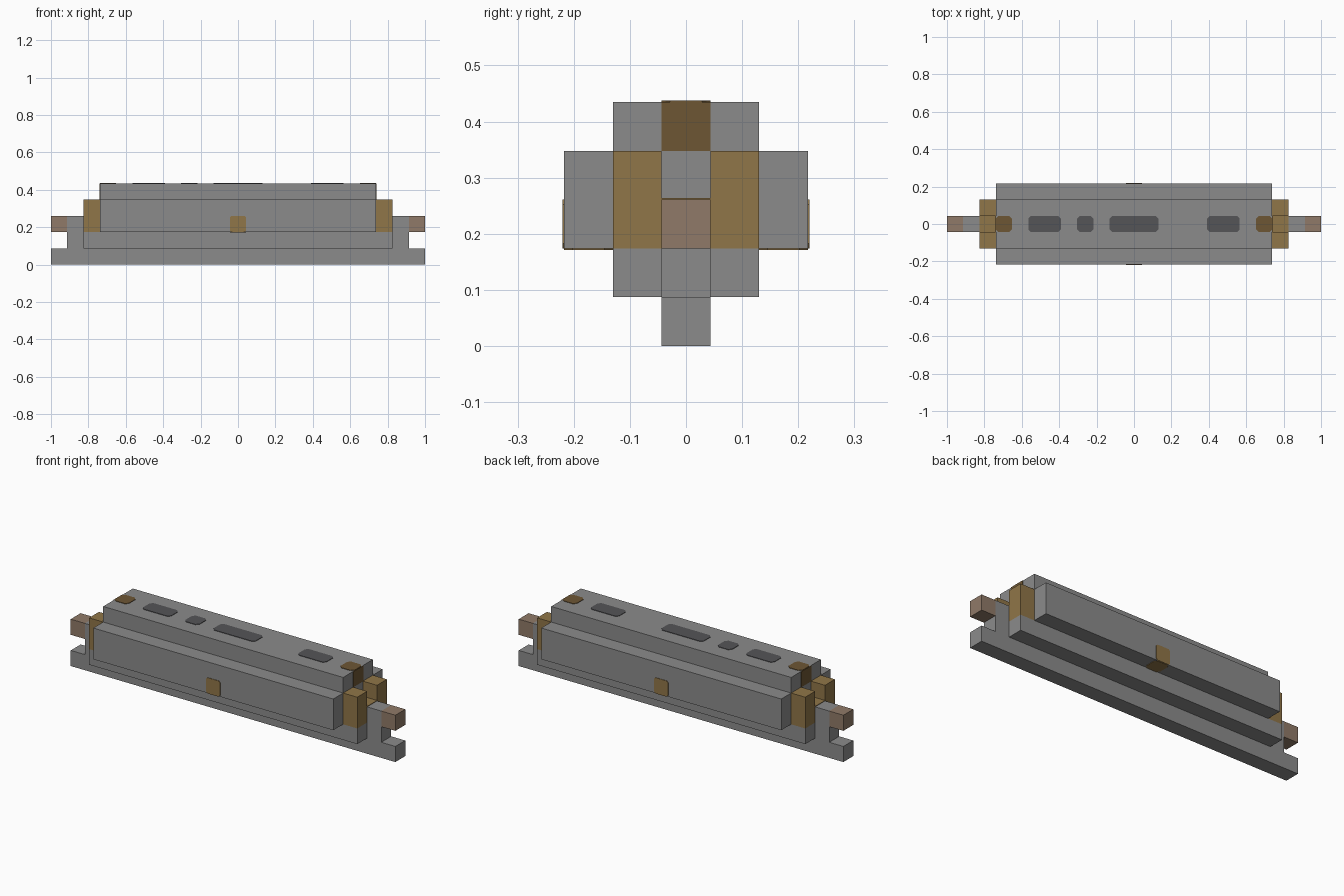
import bpy
import bmesh
from mathutils import Vector

if "Cube" in bpy.data.objects:
    bpy.data.objects.remove(bpy.data.objects["Cube"], do_unlink=True)

U = 2 / 23  # one block


def material(name, rgb):
    m = bpy.data.materials.new(name)
    m.use_nodes = True
    m.diffuse_color = (*rgb, 1)
    m.node_tree.nodes["Principled BSDF"].inputs["Base Color"].default_value = (*rgb, 1)
    return m


grey = material("stone grey", (0.26, 0.26, 0.26))
dark = material("dark grey", (0.09, 0.09, 0.095))
gold = material("dull gold", (0.28, 0.18, 0.065))
brown = material("dark brown", (0.155, 0.093, 0.034))
copper = material("pale copper", (0.28, 0.195, 0.138))


def finish(name, bm, mat):
    mesh = bpy.data.meshes.new(name)
    bmesh.ops.recalc_face_normals(bm, faces=bm.faces)
    bm.to_mesh(mesh)
    bm.free()
    mesh.materials.append(mat)
    ob = bpy.data.objects.new(name, mesh)
    bpy.context.collection.objects.link(ob)
    return ob


def block(name, x, y, z, mat):
    """Box between the given ranges, in blocks."""
    bm = bmesh.new()
    bmesh.ops.create_cube(bm, size=1)
    for v in bm.verts:
        v.co = Vector([U * (r[0] if c < 0 else r[1]) for c, r in zip(v.co, (x, y, z))])
    return finish(name, bm, mat)


def plate(name, x, y, z, axis, mat, cut=0.17):
    """Thin patch with clipped corners, lying across the given axis."""
    ranges = [x, y, z]
    a, b = [i for i in range(3) if i != axis]
    (a0, a1), (b0, b1) = ranges[a], ranges[b]
    outline = [(a0 + cut, b0), (a1 - cut, b0), (a1, b0 + cut), (a1, b1 - cut),
               (a1 - cut, b1), (a0 + cut, b1), (a0, b1 - cut), (a0, b0 + cut)]
    bm = bmesh.new()
    verts = []
    for p, q in outline:
        co = Vector((0, 0, 0))
        co[a], co[b], co[axis] = p * U, q * U, ranges[axis][0] * U
        verts.append(bm.verts.new(co))
    face = bm.faces.new(verts)
    top = bmesh.ops.extrude_face_region(bm, geom=[face])["geom"]
    shift = Vector((0, 0, 0))
    shift[axis] = (ranges[axis][1] - ranges[axis][0]) * U
    bmesh.ops.translate(bm, vec=shift, verts=[g for g in top if isinstance(g, bmesh.types.BMVert)])
    return finish(name, bm, mat)


MID = (-0.5, 0.5)
T = 0.03  # patch thickness in blocks

# Stepped body
block("bottom_rail", (-11.5, 11.5), MID, (0, 1), grey)
block("centre_beam", (-10.5, 10.5), MID, (1, 3), grey)
block("lower_body", (-9.5, 9.5), (-1.5, 1.5), (1, 2), grey)
block("main_body", (-8.5, 8.5), (-2.5, 2.5), (2, 4), grey)
block("upper_body", (-8.5, 8.5), (-1.5, 1.5), (4, 5), grey)

# Both ends: corner posts, saddle, tip and brown cap
for side, s in (("left", 1), ("right", -1)):
    def span(a, b):
        return tuple(sorted((s * a, s * b)))
    for place, t in (("front", -1), ("back", 1)):
        block(f"{side}_{place}_post", span(8.5, 9.5), tuple(sorted((t * 0.5, t * 1.5))), (2, 4), gold)
    block(f"{side}_saddle", span(8.5, 9.5), MID, (2.9, 3 + T), gold)
    block(f"{side}_tip", span(10.5, 11.5), MID, (2, 3), copper)
    plate(f"{side}_top_cap", span(7.5, 8.5), MID, (5, 5 + T), 2, brown)
    block(f"{side}_end_cap", span(8.5, 8.5 + T), MID, (4, 5), brown)

# Dark slots along the top
for i, (x0, x1) in enumerate(((-6.5, -4.5), (-3.5, -2.5), (-1.5, 1.5), (4.5, 6.5))):
    plate(f"top_slot_{i + 1}", (x0, x1), MID, (5, 5 + T), 2, dark)

# Gold studs on both long sides, wrapping under the edge
for place, t in (("front", -1), ("back", 1)):
    plate(f"{place}_stud", MID, tuple(sorted((t * 2.5, t * (2.5 + T)))), (2, 3), 1, gold, 0.1)
    plate(f"{place}_stud_underside", MID, tuple(sorted((t * 1.5, t * 2.5))), (2 - T, 2), 2, gold)
